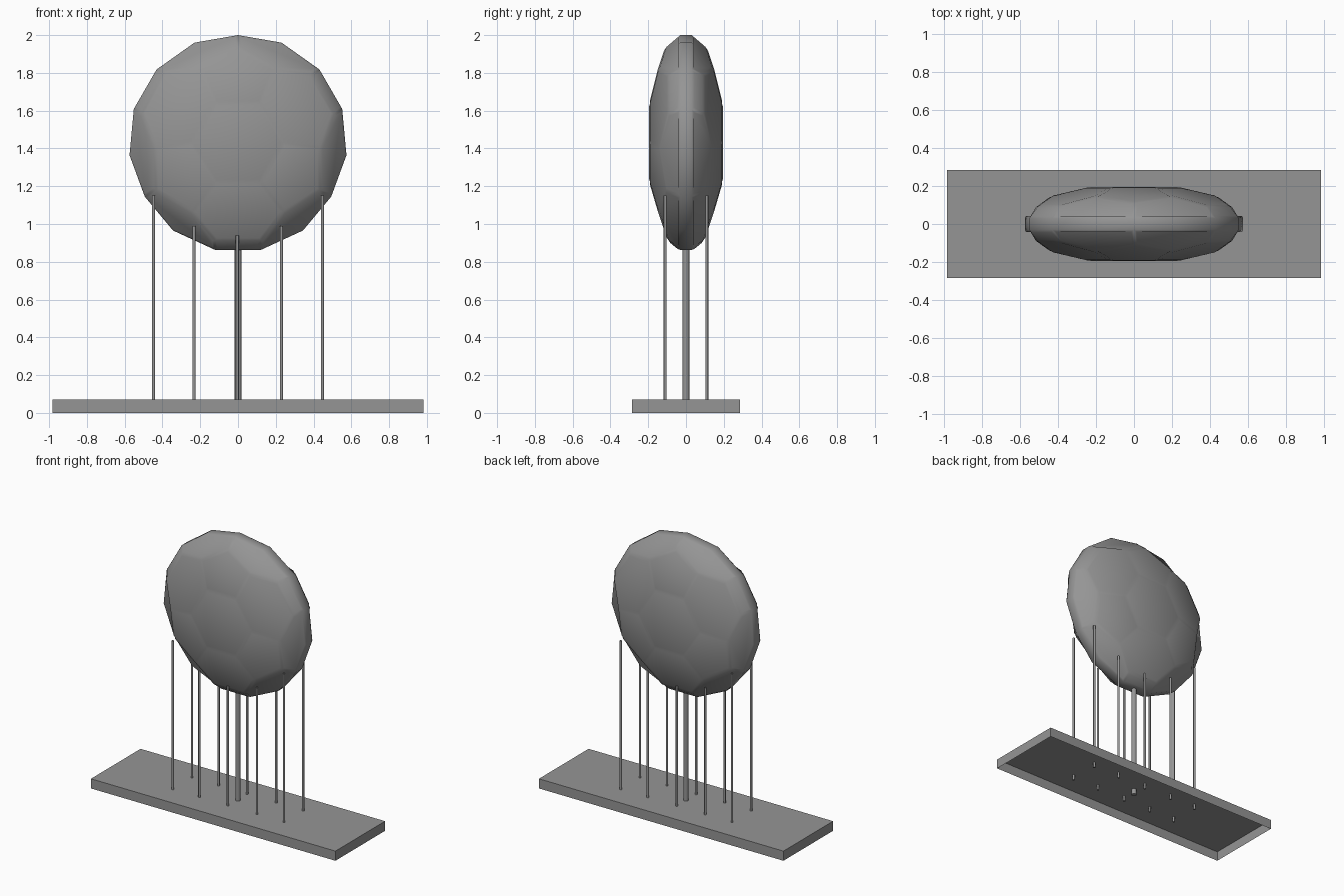
import bpy, bmesh
from math import sin, cos, radians

cube = bpy.data.objects.get("Cube")
if cube:
    bpy.data.objects.remove(cube, do_unlink=True)

grey = bpy.data.materials.new("mid_grey")
grey.use_nodes = True
grey.diffuse_color = (0.3, 0.3, 0.3, 1)
grey.node_tree.nodes["Principled BSDF"].inputs["Base Color"].default_value = (0.3, 0.3, 0.3, 1)


def add_object(name, bm, smooth=None):
    mesh = bpy.data.meshes.new(name)
    bm.to_mesh(mesh)
    bm.free()
    obj = bpy.data.objects.new(name, mesh)
    bpy.context.collection.objects.link(obj)
    mesh.materials.append(grey)
    if smooth:
        bpy.ops.object.select_all(action="DESELECT")
        obj.select_set(True)
        bpy.context.view_layer.objects.active = obj
        bpy.ops.object.shade_smooth_by_angle(angle=radians(smooth))
    return obj


# Flattened ball: panel corners repeat every third of a turn
BALL_Z = 1.43
CORNERS = {  # name: (angle from the top, radius, depth)
    "hex": (30, 0.24, 0.190), "side": (26.5, 0.435, 0.144),
    "tip": (0, 0.50, 0.108), "low": (47, 0.53, 0.092),
    "rim_tip": (0, 0.57, 0.03), "rim_mid": (23.5, 0.578, 0.03),
    "rim_end": (48, 0.58, 0.03),
}
bm = bmesh.new()
cache = {}


def corner(name, third, sign=1, depth=None):
    angle, radius, y = CORNERS[name]
    a = radians((120 * third + sign * angle) % 360)
    y = y if depth is None else depth
    key = (round(a, 3), round(radius, 3), y)
    if key not in cache:
        cache[key] = bm.verts.new((radius * sin(a), -y, BALL_Z + radius * cos(a)))
    return cache[key]


panels = []
middle = []
for k in range(3):
    n = k + 1
    middle += [corner("hex", k, -1), corner("hex", k)]
    # Upper pentagon, then the hexagon beside it
    panels.append([corner("hex", k, -1), corner("hex", k), corner("side", k),
                   corner("tip", k), corner("side", k, -1)])
    panels.append([corner("hex", k), corner("hex", n, -1), corner("side", n, -1),
                   corner("low", n, -1), corner("low", k), corner("side", k)])
    # Outer panels that end on the rim
    for s in (-1, 1):
        panels.append([corner(c, k, s) for c in
                       ("tip", "side", "low", "rim_end", "rim_mid", "rim_tip")])
    panels.append([corner("low", k), corner("low", n, -1),
                   corner("rim_end", n, -1), corner("rim_end", k)])
panels.append(middle)
panel_faces = [bm.faces.new(p) for p in panels]

# Flat band around the rim, up to the mirror plane
rim = []
for k in range(3):
    for name, s in (("rim_end", -1), ("rim_mid", -1), ("rim_tip", 1),
                    ("rim_mid", 1), ("rim_end", 1)):
        rim.append((corner(name, k, s), corner(name, k, s, 0)))
for (a, a0), (b, b0) in zip(rim, rim[1:] + rim[:1]):
    bm.faces.new((a, b, b0, a0))

bmesh.ops.recalc_face_normals(bm, faces=bm.faces[:])
bm.normal_update()
if panel_faces[-1].normal.y > 0:
    bmesh.ops.reverse_faces(bm, faces=bm.faces[:])
    bm.normal_update()
# Raised panels leave shallow seams between them
bmesh.ops.inset_individual(bm, faces=panel_faces, thickness=0.014, depth=0.005,
                           use_even_offset=True)
ball = add_object("ball", bm, 35)
mirror = ball.modifiers.new("back_half", "MIRROR")
mirror.use_axis = (False, True, False)

# Base plate, a thin tray open underneath
bm = bmesh.new()
bmesh.ops.create_cube(bm, size=1)
for v in bm.verts:
    v.co = (v.co.x * 1.966, v.co.y * 0.57, (v.co.z + 0.5) * 0.07)
bottom = [f for f in bm.faces if f.normal.z < -0.5]
bmesh.ops.delete(bm, geom=bottom, context="FACES_ONLY")
add_object("base", bm)


def rod(name, x, y, radius, top, bottom=0.03):
    bm = bmesh.new()
    bmesh.ops.create_cone(bm, cap_ends=True, segments=12, radius1=radius,
                          radius2=radius, depth=top - bottom)
    bmesh.ops.translate(bm, verts=bm.verts[:], vec=(x, y, (top + bottom) / 2))
    add_object(name, bm, 40)


# Thick centre post and two rows of thin rods
rod("centre_post", 0, 0, 0.018, 0.89)
for row, y in (("front", -0.11), ("back", 0.11)):
    for i, (x, top) in enumerate(((-0.447, 1.15), (-0.233, 0.99), (-0.004, 0.94),
                                  (0.23, 0.99), (0.447, 1.15))):
        rod(f"{row}_rod_{i + 1}", x, y, 0.008, top)
